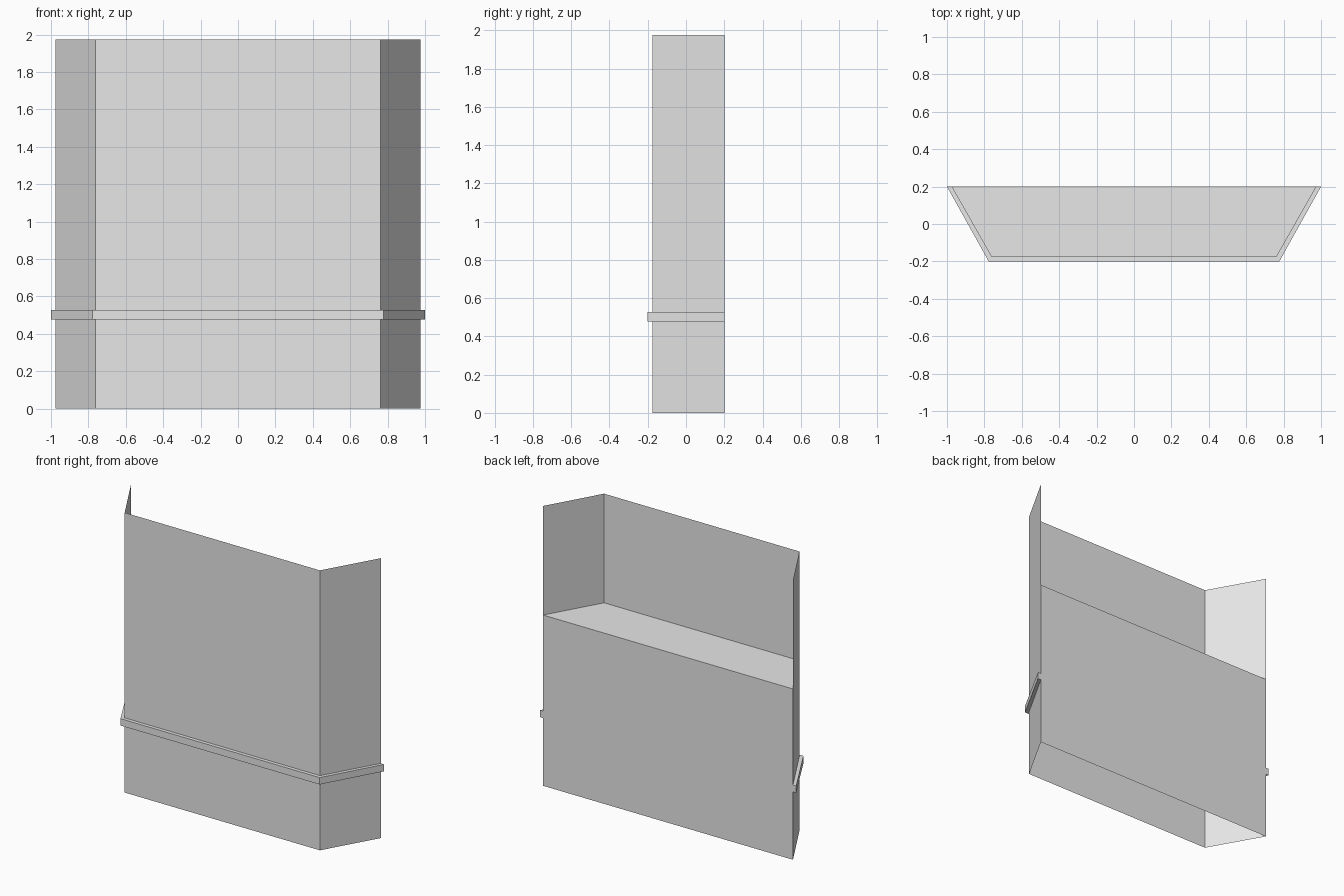
import bpy

if "Cube" in bpy.data.objects:
    bpy.data.objects.remove(bpy.data.objects["Cube"])

HEIGHT, SHELF = 1.975, 1.205
TRIM_LOW, TRIM_HIGH = 0.478, 0.527

# Plan outlines: back left, front left, front right, back right
WALL = [(-0.975, 0.2), (-0.762, -0.175), (0.762, -0.175), (0.975, 0.2)]
OUTER = [(-1.0, 0.2), (-0.777, -0.2), (0.777, -0.2), (1.0, 0.2)]

grey = bpy.data.materials.new("plain grey")
grey.diffuse_color = (0.8, 0.8, 0.8, 1)
grey.use_nodes = True
grey.node_tree.nodes["Principled BSDF"].inputs["Base Color"].default_value = grey.diffuse_color


def ring(outline, z):
    return [(x, y, z) for x, y in outline]


def make(name, verts, faces):
    mesh = bpy.data.meshes.new(name)
    mesh.from_pydata(verts, [], faces)
    mesh.materials.append(grey)
    obj = bpy.data.objects.new(name, mesh)
    bpy.context.collection.objects.link(obj)
    return obj


def strips(low, high):
    """Quads joining two four-point rings, facing outward."""
    return [(low + i, low + i + 1, high + i + 1, high + i) for i in range(3)]


# Thin front and side walls, open at the bottom
make("bay_walls", ring(WALL, 0) + ring(WALL, HEIGHT), strips(0, 4))

# Lower back wall
ends = [WALL[3], WALL[0]]
make("back_panel", ring(ends, 0) + ring(ends, SHELF), [(0, 1, 3, 2)])

# Ledge inside the bay
make("ledge", ring(WALL, SHELF), [(0, 1, 2, 3)])

# Trim band wrapped around the walls
band = (ring(OUTER, TRIM_LOW) + ring(OUTER, TRIM_HIGH)
        + ring(WALL, TRIM_LOW) + ring(WALL, TRIM_HIGH))
make("trim_band", band,
     strips(0, 4) + strips(4, 12) + strips(8, 0)
     + [(0, 4, 12, 8), (3, 11, 15, 7)])
